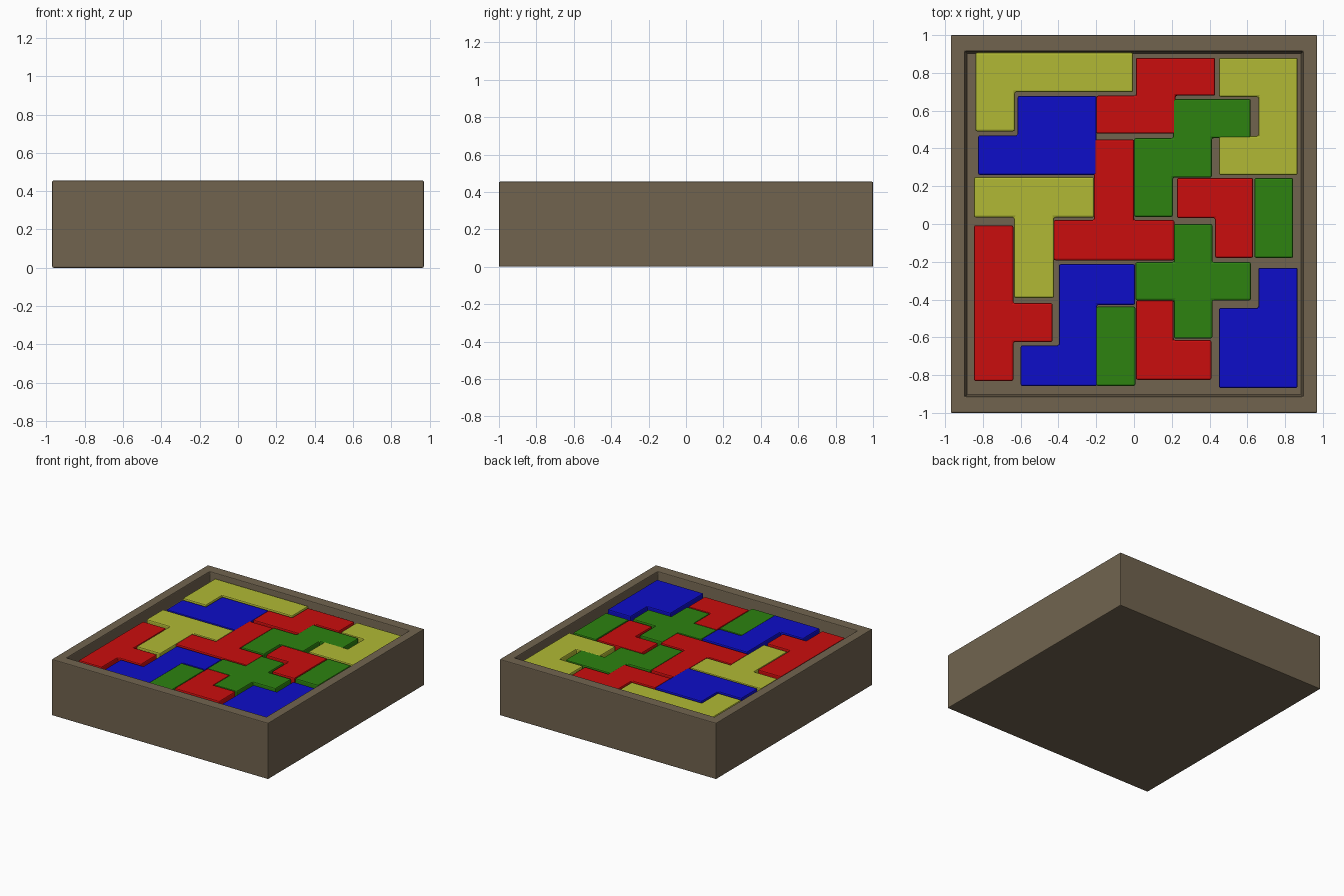
import bpy
import bmesh

cube = bpy.data.objects.get("Cube")
if cube:
    bpy.data.objects.remove(cube, do_unlink=True)

FLOOR, TOP, RIM = 0.36, 0.416, 0.455


def material(name, rgb):
    mat = bpy.data.materials.new(name)
    mat.use_nodes = True
    mat.diffuse_color = (*rgb, 1)
    mat.node_tree.nodes["Principled BSDF"].inputs["Base Color"].default_value = (*rgb, 1)
    return mat


wood = material("brown wood", (0.165, 0.127, 0.078))
red = material("red", (0.59, 0.004, 0.004))
blue = material("blue", (0.004, 0.004, 0.58))
green = material("green", (0.026, 0.225, 0.005))
yellow = material("yellow", (0.44, 0.485, 0.035))


def finish(name, bm, mat, bevel):
    bmesh.ops.recalc_face_normals(bm, faces=bm.faces)
    mesh = bpy.data.meshes.new(name)
    bm.to_mesh(mesh)
    bm.free()
    mesh.materials.append(mat)
    obj = bpy.data.objects.new(name, mesh)
    bpy.context.collection.objects.link(obj)
    mod = obj.modifiers.new("soft edges", "BEVEL")
    mod.width = bevel
    mod.segments = 2
    mod.limit_method = "ANGLE"
    return obj


# Tray: nested rectangular rings from the underside up, over the rim, down to the floor
def tray():
    bm = bmesh.new()
    rings = []
    for x, y, z in ((0.97, 1, 0), (0.97, 1, RIM), (0.895, 0.915, RIM), (0.885, 0.905, FLOOR)):
        rings.append([bm.verts.new((sx * x, sy * y, z))
                      for sx, sy in ((-1, -1), (1, -1), (1, 1), (-1, 1))])
    for a, b in zip(rings, rings[1:]):
        for i in range(4):
            j = (i + 1) % 4
            bm.faces.new((a[i], a[j], b[j], b[i]))
    bm.faces.new(rings[0])
    bm.faces.new(rings[-1])
    finish("tray", bm, wood, 0.006)


# Puzzle piece: rows of square cells, merged to one outline and raised off the floor
def piece(name, mat, pattern, left, back, w, d):
    bm = bmesh.new()
    for r, row in enumerate(pattern.split("/")):
        for c, cell in enumerate(row):
            if cell == "#":
                x, y = left + c * w, back - r * d
                bm.faces.new([bm.verts.new((px, py, FLOOR)) for px, py in
                              ((x, y - d), (x + w, y - d), (x + w, y), (x, y))])
    bmesh.ops.remove_doubles(bm, verts=bm.verts, dist=0.001)
    raised = bmesh.ops.extrude_face_region(bm, geom=bm.faces[:])["geom"]
    bmesh.ops.translate(bm, vec=(0, 0, TOP - FLOOR),
                        verts=[v for v in raised if isinstance(v, bmesh.types.BMVert)])
    bmesh.ops.dissolve_limit(bm, angle_limit=0.02, verts=bm.verts, edges=bm.edges)
    finish(name, bm, mat, 0.009)


tray()
piece("yellow_long_corner", yellow, "####/#...", -0.84, 0.907, 0.209, 0.208)
piece("yellow_bracket", yellow, "##/.#/##", 0.45, 0.88, 0.208, 0.207)
piece("yellow_tee", yellow, "###/.#./.#.", -0.847, 0.248, 0.212, 0.213)
piece("red_zigzag", red, ".##/##.", -0.2, 0.88, 0.21, 0.201)
piece("red_tee", red, ".#./.#./###", -0.425, 0.447, 0.213, 0.213)
piece("red_back_corner", red, "##/.#", 0.227, 0.243, 0.202, 0.211)
piece("red_front_corner", red, "#./##", 0.01, -0.405, 0.2, 0.21)
piece("red_branch", red, "#/#/##/#", -0.847, -0.007, 0.208, 0.206)
piece("blue_block", blue, ".##/###", -0.825, 0.678, 0.209, 0.209)
piece("blue_zigzag", blue, ".##/.#./##.", -0.6, -0.213, 0.202, 0.215)
piece("blue_notched_block", blue, ".#/##/##", 0.45, -0.232, 0.208, 0.212)
piece("green_staircase", green, ".##/##./#..", 0.0, 0.662, 0.206, 0.208)
piece("green_plus", green, ".#./###/.#.", 0.007, 0.0, 0.204, 0.202)
piece("green_back_bar", green, "#/#", 0.637, 0.243, 0.206, 0.211)
piece("green_front_bar", green, "#/#", -0.2, -0.437, 0.207, 0.21)
